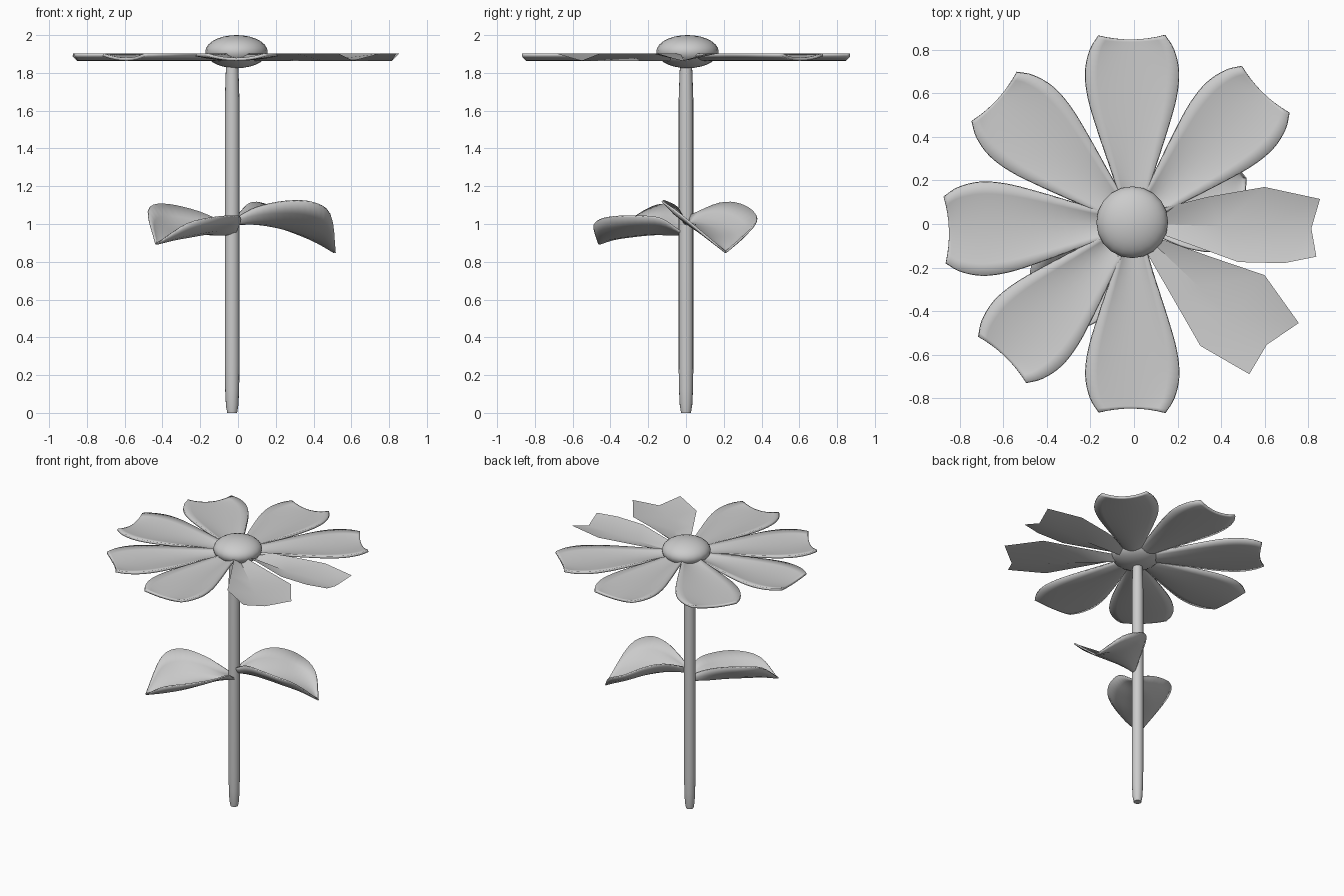
import bpy, math
from mathutils import Vector

if "Cube" in bpy.data.objects:
    bpy.data.objects.remove(bpy.data.objects["Cube"])


def spline(pts, n):
    """Catmull-Rom through pts with n steps per span."""
    p = [Vector(v) for v in pts]
    if n == 1:
        return p
    e = [2 * p[0] - p[1]] + p + [2 * p[-1] - p[-2]]
    out = []
    for i in range(1, len(e) - 2):
        a, b, c, d = e[i - 1:i + 3]
        for k in range(n):
            t = k / n
            out.append(0.5 * (2 * b + (c - a) * t + (2 * a - 5 * b + 4 * c - d) * t ** 2
                              + (3 * b - a - 3 * c + d) * t ** 3))
    return out + [p[-1]]


def make(name, verts, faces):
    me = bpy.data.meshes.new(name)
    me.from_pydata([tuple(v) for v in verts], [], faces)
    me.update()
    ob = bpy.data.objects.new(name, me)
    bpy.context.collection.objects.link(ob)
    return ob


def smooth(ob):
    bpy.ops.object.select_all(action='DESELECT')
    ob.select_set(True)
    bpy.context.view_layer.objects.active = ob
    bpy.ops.object.shade_smooth_by_angle(angle=math.radians(40))


def blade(name, left, mid, right, n=4, across=8, thick=0.0):
    """Cupped sheet through a left edge, a midrib and a right edge."""
    L, M, R = (spline(c, n) for c in (left, mid, right))
    verts, faces = [], []
    for a, m, b in zip(L, M, R):
        for j in range(across + 1):
            t = 2 * j / across - 1
            verts.append(a * (t * (t - 1) / 2) + m * (1 - t * t) + b * (t * (t + 1) / 2))
    w = across + 1
    for i in range(len(L) - 1):
        for j in range(across):
            faces.append((i * w + j, (i + 1) * w + j, (i + 1) * w + j + 1, i * w + j + 1)[::-1])
    ob = make(name, verts, faces)
    if thick:
        s = ob.modifiers.new("thickness", 'SOLIDIFY')
        s.thickness, s.offset = thick, 0
    smooth(ob)
    return ob


# Stem: lathed profile with a tapered foot
profile = [(0.026, 0), (0.033, 0.04), (0.037, 0.12), (0.039, 0.25), (0.039, 1.65), (0.034, 1.8), (0.03, 1.87)]
S = 16
verts = [(-0.031 + r * math.cos(math.tau * k / S), r * math.sin(math.tau * k / S), z)
         for r, z in profile for k in range(S)]
faces = [(i * S + k, i * S + (k + 1) % S, (i + 1) * S + (k + 1) % S, (i + 1) * S + k)
         for i in range(len(profile) - 1) for k in range(S)]
faces += [tuple(range(S))[::-1], tuple(range(len(verts) - S, len(verts)))]
smooth(make("stem", verts, faces))

# Flower centre: flattened ball
bpy.ops.mesh.primitive_uv_sphere_add(segments=20, ring_count=14, radius=1, location=(-0.008, 0.008, 1.9125))
disc = bpy.context.object
disc.name = "flower_centre"
disc.scale = (0.165, 0.165, 0.0875)
smooth(disc)

# Six smooth petals sharing one outline (radius, half width)
outline = [(0.08, 0.05), (0.2, 0.083), (0.43, 0.16), (0.58, 0.203), (0.7, 0.215), (0.8, 0.193), (0.867, 0.152)]
for k, deg in enumerate((45.5, 90.5, 137.5, 181.8, 226, 269.6)):
    c, s = math.cos(math.radians(deg)), math.sin(math.radians(deg))

    def at(r, w, z):
        return (-0.003 + r * c - w * s, r * s + w * c, z)
    blade(f"petal_{k + 1}",
          [at(r, w, 1.896) for r, w in outline],
          [at(min(r, 0.848), 0, 1.872) for r, w in outline],
          [at(r, -w, 1.896) for r, w in outline], thick=0.016)

# Two faceted petals: thin angular sheets folded along the middle
faceted = [
    ([(0.08, 0.06), (0.34, 0.125), (0.6, 0.17), (0.855, 0.115)],
     [(0.08, 0.0), (0.4, -0.01), (0.62, -0.01), (0.815, -0.02)],
     [(0.08, -0.03), (0.48, -0.175), (0.69, -0.18), (0.838, -0.15)]),
    ([(0.1, -0.06), (0.35, -0.15), (0.6, -0.235), (0.757, -0.455)],
     [(0.08, -0.08), (0.3, -0.29), (0.45, -0.43), (0.61, -0.555)],
     [(0.04, -0.1), (0.19, -0.36), (0.305, -0.56), (0.53, -0.69)])]
for k, (l, m, r) in enumerate(faceted):
    blade(f"petal_{k + 7}", [(x, y, 1.903) for x, y in l], [(x, y, 1.864) for x, y in m],
          [(x, y, 1.903) for x, y in r], n=1, across=2)

# Leaves: drooping blades folded up along the midrib
blade("right_leaf",
      [(0, 0.03, 1.05), (0.06, 0.18, 1.11), (0.14, 0.29, 1.105), (0.25, 0.37, 1.05), (0.39, 0.35, 0.98), (0.515, 0.21, 0.85)],
      [(0, 0, 1.0), (0.1, 0.04, 1.0), (0.22, 0.09, 0.98), (0.34, 0.14, 0.945), (0.43, 0.18, 0.905), (0.51, 0.21, 0.85)],
      [(0, -0.02, 1.04), (0.1, -0.05, 1.09), (0.25, -0.11, 1.12), (0.39, -0.12, 1.115), (0.49, -0.03, 1.05), (0.517, 0.21, 0.85)],
      thick=0.01)
blade("left_leaf",
      [(-0.02, 0, 0.97), (-0.1, -0.03, 1.02), (-0.24, -0.05, 1.075), (-0.4, -0.1, 1.105), (-0.475, -0.22, 1.07), (-0.435, -0.465, 0.897)],
      [(-0.03, 0, 0.945), (-0.12, -0.09, 0.945), (-0.2, -0.18, 0.945), (-0.28, -0.28, 0.935), (-0.36, -0.38, 0.92), (-0.43, -0.46, 0.895)],
      [(-0.01, -0.03, 0.96), (0.015, -0.14, 1.03), (-0.02, -0.28, 1.04), (-0.12, -0.41, 1.035), (-0.27, -0.485, 1.0), (-0.43, -0.462, 0.897)],
      thick=0.01)
